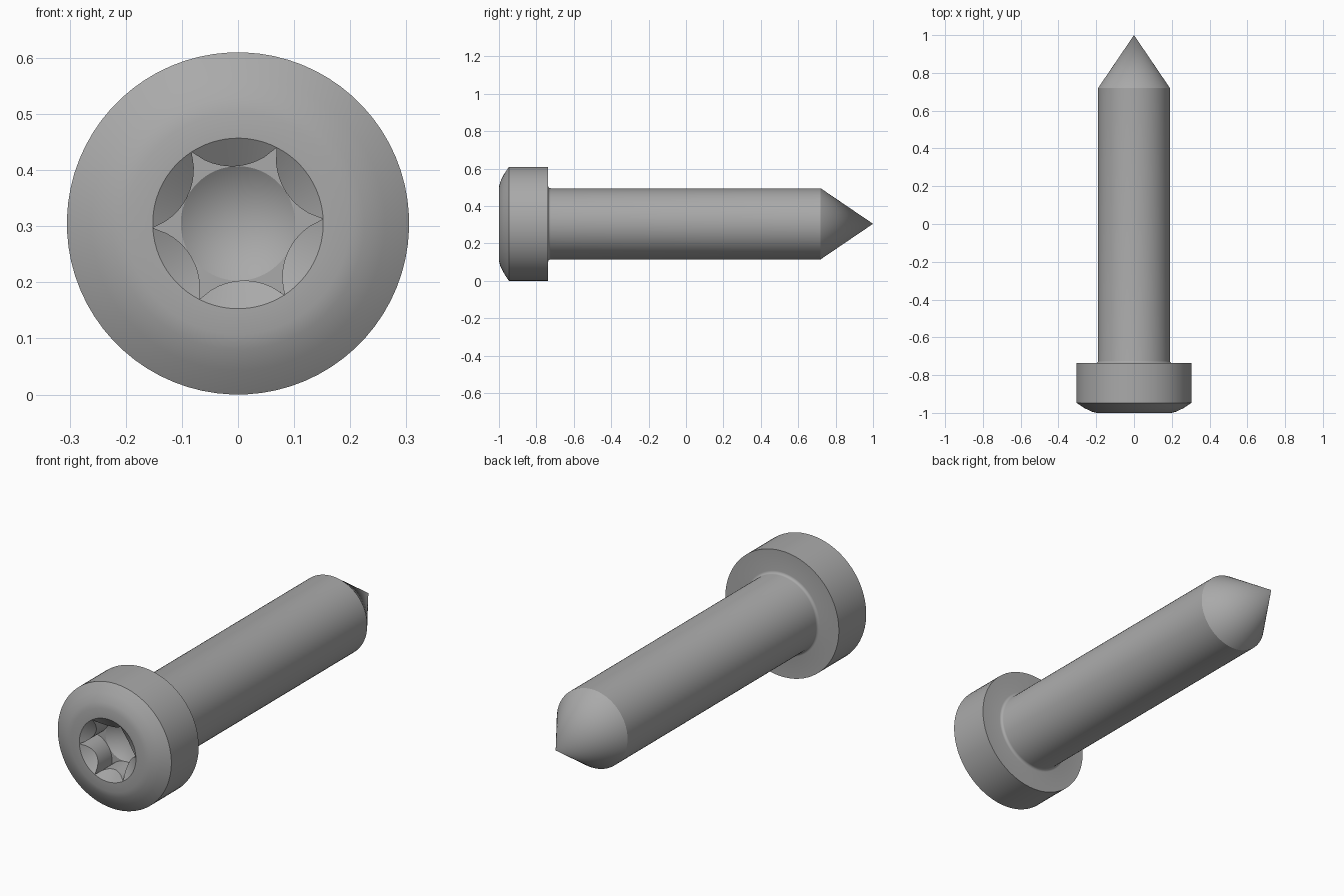
import bpy, bmesh, math

if "Cube" in bpy.data.objects:
    bpy.data.objects.remove(bpy.data.objects["Cube"])

SIDES = 72            # divisible by six so socket tips land on vertices
CENTRE_Z = 0.305
TWIST = math.radians(3)
TIP, VALLEY = 0.152, 0.102   # star socket radii


def star(a):
    """Radius of the six-lobed socket: arcs bulging inward between tips."""
    arc = 0.1124
    d = VALLEY + arc
    t = (a % (math.pi / 3)) - math.pi / 6
    return min(TIP, d * math.cos(t) - math.sqrt(arc ** 2 - (d * math.sin(t)) ** 2))


def circle(r):
    return lambda a: r


def level(y):
    return lambda r: y


# Rings from the socket floor, over the head, along the shaft to the tip
rings = [
    (circle(VALLEY), level(-0.87)),
    (star, level(-0.87)),
    (star, lambda r: -1 + 0.7 * (TIP - r)),     # countersunk socket mouth
    (circle(TIP), level(-1)),
]
profile = [(0.198, -1), (0.225, -0.993), (0.262, -0.975), (0.305, -0.947),
           (0.305, -0.737)]
# Small fillet under the head
for i in range(5):
    t = math.radians(22.5 * i)
    profile.append((0.203 - 0.013 * math.sin(t), -0.724 - 0.013 * math.cos(t)))
profile.append((0.19, 0.72))
rings += [(circle(r), level(y)) for r, y in profile]

bm = bmesh.new()
loops = []
for radius, depth in rings:
    loop = []
    for i in range(SIDES):
        a = 2 * math.pi * i / SIDES
        r = radius(a)
        loop.append(bm.verts.new((r * math.cos(a + TWIST), depth(r),
                                  CENTRE_Z + r * math.sin(a + TWIST))))
    loops.append(loop)
for lo, hi in zip(loops, loops[1:]):
    for i in range(SIDES):
        j = (i + 1) % SIDES
        bm.faces.new((lo[i], lo[j], hi[j], hi[i]))

# Drill cone in the socket floor and pointed shaft tip
for loop, y in ((loops[0], -0.80), (loops[-1], 1.0)):
    apex = bm.verts.new((0, y, CENTRE_Z))
    for i in range(SIDES):
        bm.faces.new((loop[i], loop[(i + 1) % SIDES], apex))

bmesh.ops.remove_doubles(bm, verts=bm.verts, dist=0.0004)
bmesh.ops.recalc_face_normals(bm, faces=bm.faces)
mesh = bpy.data.meshes.new("screw")
bm.to_mesh(mesh)
bm.free()

screw = bpy.data.objects.new("screw", mesh)
bpy.context.collection.objects.link(screw)
steel = bpy.data.materials.new("grey steel")
steel.diffuse_color = (0.4, 0.4, 0.4, 1)
steel.use_nodes = True
steel.node_tree.nodes["Principled BSDF"].inputs["Base Color"].default_value = steel.diffuse_color
mesh.materials.append(steel)

bpy.context.view_layer.objects.active = screw
screw.select_set(True)
bpy.ops.object.shade_smooth_by_angle(angle=math.radians(30))
